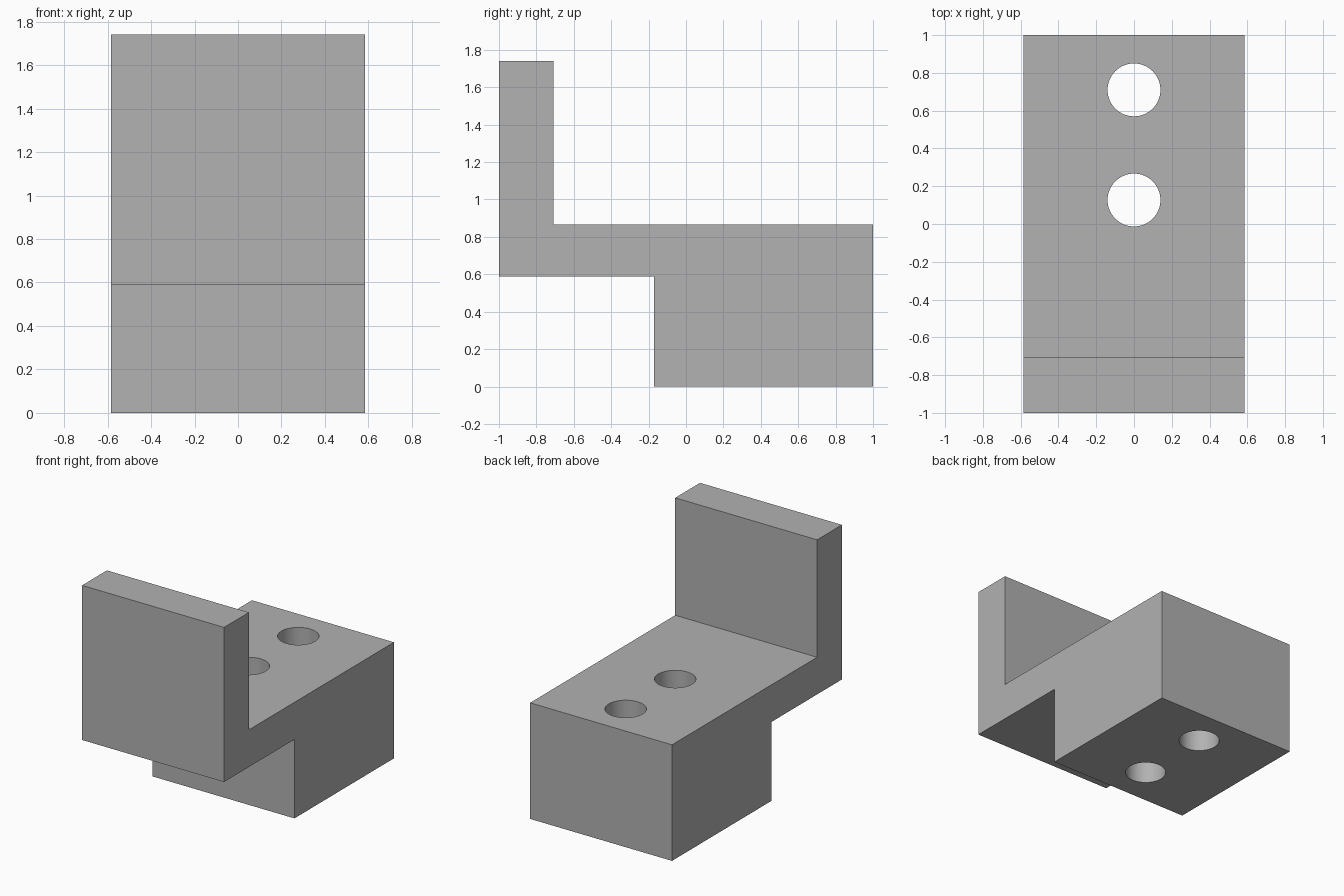
import bpy
import bmesh
import math

default = bpy.data.objects.get("Cube")
if default:
    bpy.data.objects.remove(default, do_unlink=True)

HALF_WIDTH = 0.585
HOLE_RADIUS = 0.14
HOLE_CENTRES_Y = (0.127, 0.71)

# Plain grey material
grey = bpy.data.materials.new("plain grey")
grey.use_nodes = True
colour = (0.445, 0.445, 0.445, 1)
grey.diffuse_color = colour
grey.node_tree.nodes["Principled BSDF"].inputs["Base Color"].default_value = colour

# Stepped bracket: side profile (y, z) extruded across the width
profile = [(-1, 0.588), (-0.171, 0.588), (-0.171, 0), (1, 0),
           (1, 0.865), (-0.708, 0.865), (-0.708, 1.74), (-1, 1.74)]
bm = bmesh.new()
side = bm.faces.new([bm.verts.new((-HALF_WIDTH, y, z)) for y, z in profile])
extruded = bmesh.ops.extrude_face_region(bm, geom=[side])["geom"]
bmesh.ops.translate(bm, vec=(2 * HALF_WIDTH, 0, 0),
                    verts=[v for v in extruded if isinstance(v, bmesh.types.BMVert)])
bmesh.ops.recalc_face_normals(bm, faces=bm.faces)
mesh = bpy.data.meshes.new("stepped_bracket")
bm.to_mesh(mesh)
bm.free()
mesh.materials.append(grey)
bracket = bpy.data.objects.new("stepped_bracket", mesh)
bpy.context.collection.objects.link(bracket)
bpy.context.view_layer.objects.active = bracket

# Two vertical through holes on the centre line of the thick block
for y in HOLE_CENTRES_Y:
    bpy.ops.mesh.primitive_cylinder_add(vertices=64, radius=HOLE_RADIUS, depth=2,
                                        location=(0, y, 0.45))
    cutter = bpy.context.object
    cutter.name = "hole_cutter"
    cutter.hide_render = True
    cutter.data.materials.append(grey)
    bpy.context.view_layer.objects.active = bracket
    cut = bracket.modifiers.new("bolt_hole", "BOOLEAN")
    cut.operation = "DIFFERENCE"
    cut.solver = "EXACT"
    cut.object = cutter
    bpy.ops.object.modifier_apply(modifier=cut.name)
    bpy.data.objects.remove(cutter, do_unlink=True)

# Smooth hole walls, crisp block edges
bpy.ops.object.select_all(action="DESELECT")
bracket.select_set(True)
bpy.context.view_layer.objects.active = bracket
bpy.ops.object.shade_smooth_by_angle(angle=math.radians(30))
